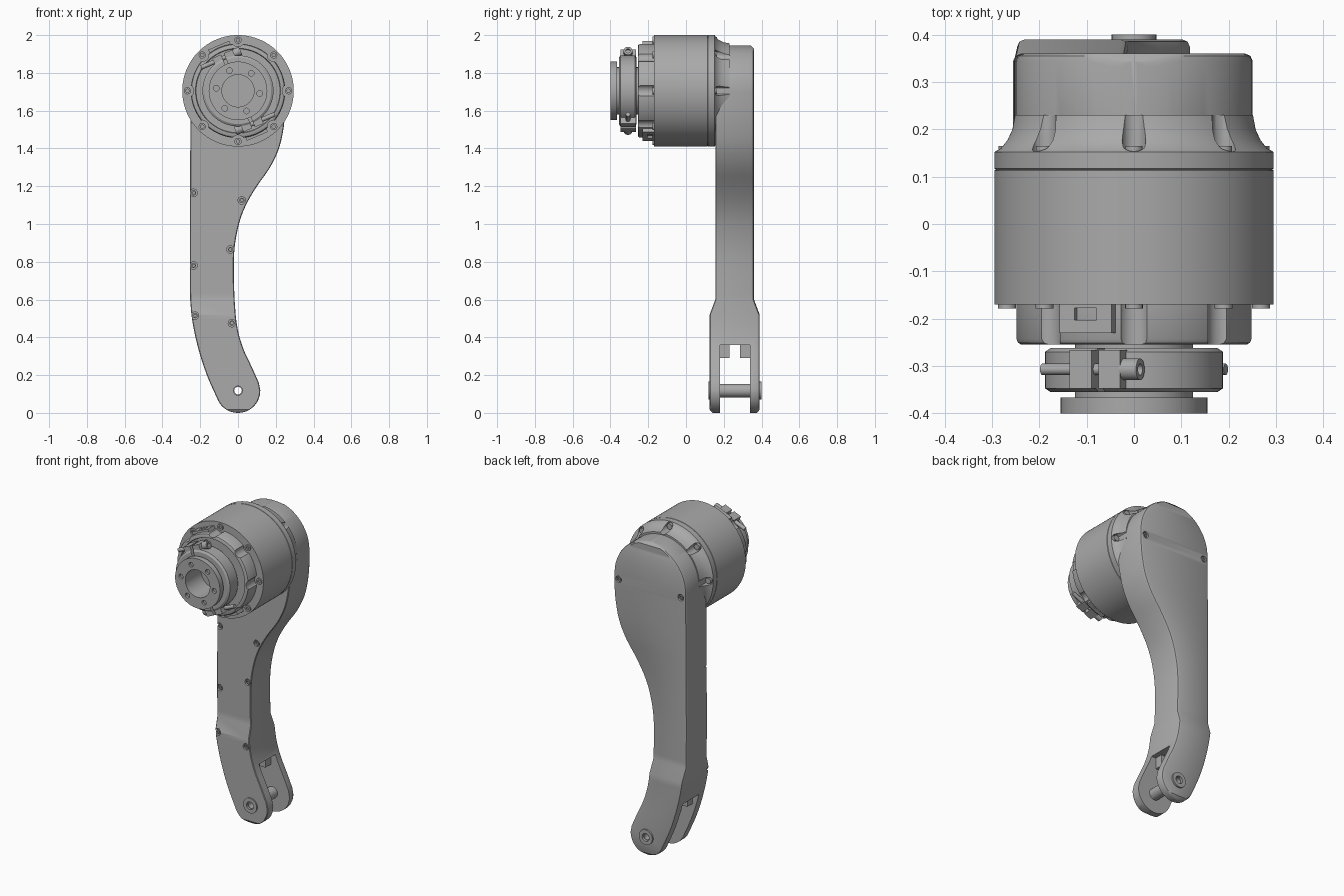
import bpy, bmesh
from math import sin, cos, pi, sqrt, radians
from mathutils import Matrix, Vector

if "Cube" in bpy.data.objects:
    bpy.data.objects.remove(bpy.data.objects["Cube"])

HUB = 1.705      # height of the motor axis
PIN = 0.118      # height of the fork pin
GREY = (0.4, 0.4, 0.4, 1)

metal = bpy.data.materials.new("grey metal")
metal.use_nodes = True
metal.diffuse_color = GREY
metal.node_tree.nodes["Principled BSDF"].inputs["Base Color"].default_value = GREY


def finish(name, bm):
    bmesh.ops.remove_doubles(bm, verts=bm.verts, dist=1e-5)
    bmesh.ops.recalc_face_normals(bm, faces=bm.faces)
    mesh = bpy.data.meshes.new(name)
    bm.to_mesh(mesh)
    bm.free()
    obj = bpy.data.objects.new(name, mesh)
    bpy.context.collection.objects.link(obj)
    mesh.materials.append(metal)
    return obj


def add_lathe(bm, profile, x=0, z=0, segs=64):
    """Spin a closed (radius, y) profile about an axis along y."""
    rings = [[bm.verts.new((x + r * cos(2 * pi * i / segs), y, z + r * sin(2 * pi * i / segs)))
              for i in range(segs)] for r, y in profile]
    for a, b in zip(rings, rings[1:] + rings[:1]):
        for i in range(segs):
            j = (i + 1) % segs
            bm.faces.new((a[i], a[j], b[j], b[i]))
    bmesh.ops.remove_doubles(bm, verts=bm.verts, dist=1e-5)


def rod(r, y0, y1):
    return [(0, y0), (r, y0), (r, y1), (0, y1)]


def tube(r0, r1, y0, y1):
    return [(r0, y0), (r1, y0), (r1, y1), (r0, y1)]


def lathe(name, profile, x=0, z=HUB, segs=64):
    bm = bmesh.new()
    add_lathe(bm, profile, x, z, segs)
    return finish(name, bm)


def lathes(name, profile, spots, segs=16):
    bm = bmesh.new()
    for x, z in spots:
        add_lathe(bm, profile, x, z, segs)
    return finish(name, bm)


def box(name, lo, hi, turn=0):
    """Box; with a turn it is placed relative to the motor axis."""
    lo, hi = Vector(lo), Vector(hi)
    bm = bmesh.new()
    bmesh.ops.create_cube(bm, size=1)
    for v in bm.verts:
        v.co = (lo + hi) / 2 + v.co * (hi - lo)
    if turn is not None and turn != 0:
        bm.transform(Matrix.Translation((0, 0, HUB)) @ Matrix.Rotation(-turn, 4, "Y"))
    return finish(name, bm)


def cut(obj, cutter):
    mod = obj.modifiers.new("cut", "BOOLEAN")
    mod.operation, mod.solver, mod.object = "DIFFERENCE", "EXACT", cutter
    bpy.context.view_layer.objects.active = obj
    bpy.ops.object.modifier_apply(modifier=mod.name)
    bpy.data.objects.remove(cutter)


def circle(r, count, start=0):
    return [(r * cos(start + 2 * pi * i / count), HUB + r * sin(start + 2 * pi * i / count))
            for i in range(count)]


def curve(points, z):
    """Smooth x over z through (z, x) points."""
    n = len(points)
    slope = [(points[min(i + 1, n - 1)][1] - points[max(i - 1, 0)][1]) /
             (points[min(i + 1, n - 1)][0] - points[max(i - 1, 0)][0]) for i in range(n)]
    for i in range(n - 1):
        (z0, x0), (z1, x1) = points[i], points[i + 1]
        if z <= z1:
            h = z1 - z0
            t = (z - z0) / h
            return (x0 * (2*t**3 - 3*t**2 + 1) + x1 * (3*t**2 - 2*t**3)
                    + h * (slope[i] * (t**3 - 2*t**2 + t) + slope[i + 1] * (t**3 - t**2)))
    return points[-1][1]


# Arm: stacked cross-sections, flared towards the fork
LEFT = [(.06, -.103), (.2, -.165), (.35, -.213), (.5, -.244), (.62, -.254), (1.2, -.254), (1.7, -.25)]
RIGHT = [(.16, .11), (.25, .07), (.34, .028), (.45, -.003), (.6, -.018), (.85, -.02), (1, .005),
         (1.1, .042), (1.2, .1), (1.3, .17), (1.4, .217), (1.5, .24), (1.6, .25), (1.7, .25)]
HEAD, HEAD_R, TIP_R, EDGE = 1.695, .25, PIN, .016
TOP = HEAD + HEAD_R
levels = [PIN - TIP_R * cos(pi / 2 * (i + .3) / 12) for i in range(12)]
levels += [.12 + .04 * i for i in range(10)] + [.52] + [.6 + (HEAD - .6) * i / 30 for i in range(31)]
levels += [HEAD + HEAD_R * sin(pi / 2 * (i + .7) / 18) for i in range(18)]
bm = bmesh.new()
rings = []
for z in levels:
    arc = sqrt(max(TIP_R**2 - (z - PIN)**2, 0))
    cap = sqrt(max(HEAD_R**2 - (z - HEAD)**2, 0))
    xl = -cap if z > HEAD else -arc if z < .06 else curve(LEFT, z)
    xr = cap if z > HEAD else arc if z < .16 else curve(RIGHT, z)
    flare = .03 * min(max((.6 - z) / .08, 0), 1)
    trim = max(0, EDGE - min(TOP - z, z))
    yf, yb = .155 - flare + trim, .36 + flare - trim
    c, f = min(EDGE, (xr - xl) / 4), .004
    rings.append([bm.verts.new((x, y, z)) for x, y in (
        (xl + f, yf), (xr - f, yf), (xr, yf + f), (xr, yb - c), (xr - c * .3, yb - c * .3), (xr - c, yb),
        (xl + c, yb), (xl + c * .3, yb - c * .3), (xl, yb - c), (xl, yf + f))])
for a, b in zip(rings, rings[1:]):
    for i in range(len(a)):
        j = (i + 1) % len(a)
        bm.faces.new((a[i], a[j], b[j], b[i]))
bm.faces.new(rings[0])
bm.faces.new(rings[-1])
arm = finish("arm", bm)
cut(arm, box("slot_cutter", (-.5, .18, -.2), (.5, .34, .36)))
cut(arm, lathe("pin_cutter", rod(.03, 0, .5), z=PIN, segs=32))

# Screws along the arm and on its back
upper = [(-.235, 1.165), (.02, 1.125), (-.04, .865), (-.235, .78)]
lower = [(-.228, .515), (-.032, .475)]
back = [(-.215, 1.66), (.215, 1.66)]
for name, spots, y, d in (("upper_arm", upper, .155, 1), ("lower_arm", lower, .125, 1), ("back", back, .36, -1)):
    cut(arm, lathes("pocket_cutter", rod(.02, y - .05 * d, y + .018 * d), spots))
    lathes(name + "_screws", [(0, y + .02 * d), (.014, y + .02 * d), (.014, y + .004 * d),
                              (.007, y + .004 * d), (.007, y + .012 * d), (0, y + .012 * d)], spots)

# Fork: hollow pin, bosses and inner stops
lathe("fork_pin", tube(.02, .036, .13, .385), z=PIN, segs=32)
for side, y0, y1 in (("front", .118, .18), ("back", .34, .4)):
    lathe(side + "_boss", tube(.024, .047, y0, y1), z=PIN, segs=32)
for side, y0, y1 in (("front", .175, .23), ("back", .285, .345)):
    box(side + "_fork_stop", (-.17, y0, .29), (-.01, y1, .37))

# Motor housing with a flared rear collar and screw pockets
housing = lathe("motor_housing", [(0, -.17), (.295, -.17), (.295, .113), (.292, .115), (.295, .117), (.295, .152),
                                  (.282, .16), (.268, .178), (.258, .2), (.252, .23), (0, .23)], segs=96)
ring = circle(.268, 8)
cut(housing, lathes("collar_cutter", rod(.025, .145, .3), ring))
lathes("collar_screws", rod(.018, .14, .165), ring)
lathes("face_screws", tube(.009, .019, -.178, -.165), ring)

# Front cap with scallops around the face screws
cap = lathe("front_cap", [(0, -.165), (.25, -.165), (.25, -.243), (.246, -.251), (.238, -.255),
                          (.225, -.255), (.222, -.245), (0, -.245)], segs=96)
cut(cap, lathes("scallop_cutter", rod(.034, -.3, -.168), ring, 24))

# Output: neck, split clamp ring and bolted flange
lathe("output_neck", tube(.085, .125, -.375, -.2))
clamp = lathe("clamp_ring", tube(.12, .188, -.355, -.262)[:1] + [(.176, -.355), (.188, -.347), (.188, -.27),
                                                               (.176, -.262), (.12, -.262)])
flange = lathe("output_flange", tube(.085, .155, -.4, -.366))
cut(flange, lathes("flange_cutter", rod(.015, -.45, -.385), circle(.116, 6, radians(-7))))

# Clamp ears, clamp bolts and connector sockets, twice around the axis
for side, turn in (("top", radians(23)), ("bottom", radians(203))):
    cut(clamp, box("gap_cutter", (-.008, -.5, .1), (.008, 0, .3), turn))
    for part, x0, x1 in (("nut", -.058, -.008), ("head", .008, .058)):
        box(f"{side}_{part}_ear", (x0, -.348, .165), (x1, -.266, .212), turn)
    bm = bmesh.new()
    add_lathe(bm, rod(.012, -.13, .08), segs=16)
    add_lathe(bm, [(0, .055), (.023, .055), (.023, .095), (.012, .095), (.012, .075), (0, .075)], segs=24)
    bm.transform(Matrix.Translation((0, 0, HUB)) @ Matrix.Rotation(-turn, 4, "Y")
                 @ Matrix.Translation((0, -.307, .19)) @ Matrix.Rotation(-pi / 2, 4, "Z"))
    finish(side + "_clamp_bolt", bm)
    socket = box(side + "_socket", (-.06, -.23, .19), (.06, -.15, .262), turn)
    cut(socket, box("port_cutter", (-.025, -.203, .235), (.025, -.177, .3), turn))

# Smooth the round surfaces and keep hard edges
for obj in bpy.context.scene.objects:
    if obj.type == "MESH":
        obj.select_set(True)
        bpy.context.view_layer.objects.active = obj
bpy.ops.object.shade_smooth_by_angle(angle=radians(32))
